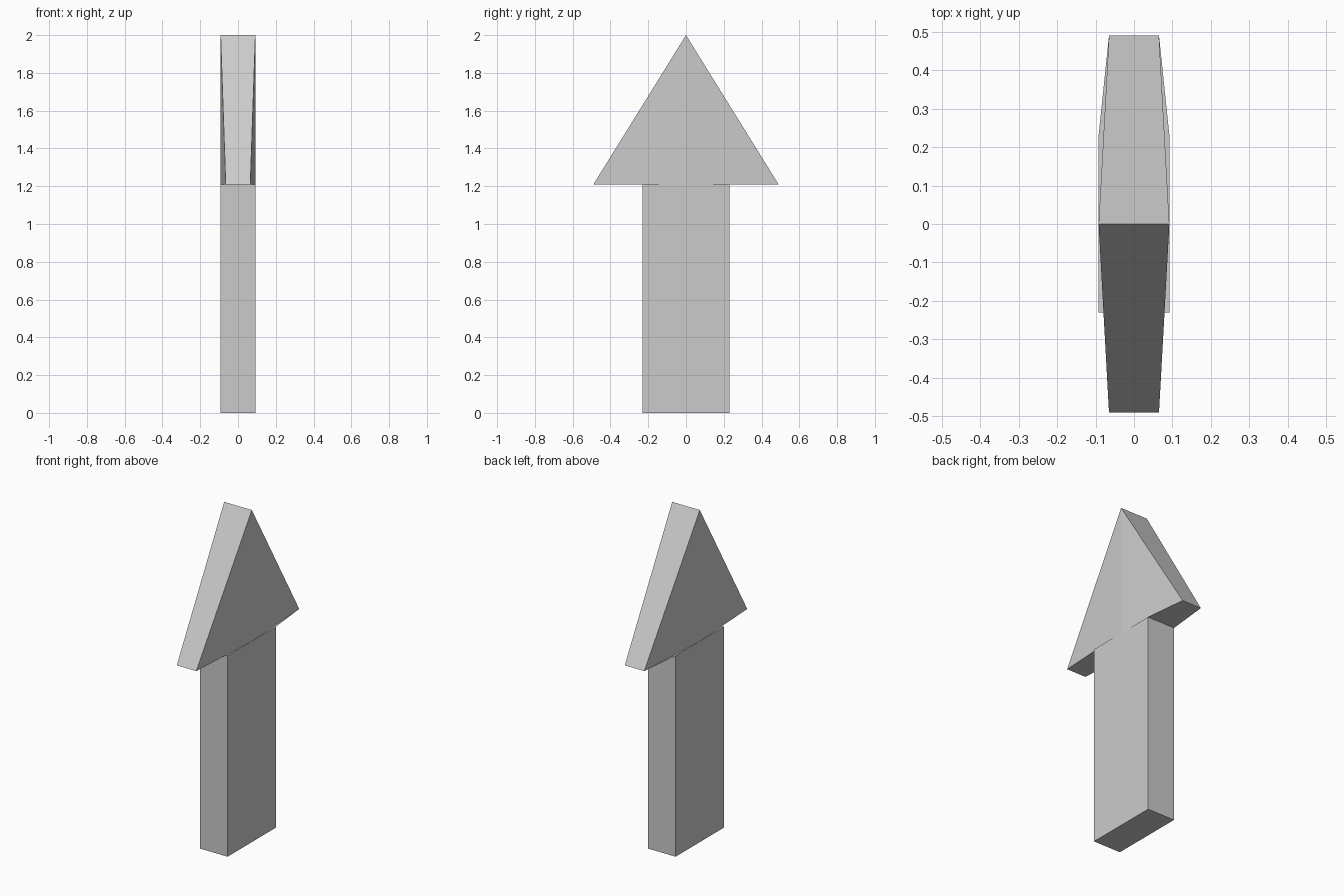
import bpy, bmesh

if "Cube" in bpy.data.objects:
    bpy.data.objects.remove(bpy.data.objects["Cube"])

HX, TIP_X = 0.092, 0.065      # half thickness at the middle and at the barbs
SHAFT_Y, BARB_Y = 0.23, 0.49  # half widths of shaft and head
NECK_Z, TOP_Z = 1.21, 2.0


def make_object(name, verts, faces, fix_normals=True):
    mesh = bpy.data.meshes.new(name)
    mesh.from_pydata(verts, [], faces)
    if fix_normals:
        bm = bmesh.new()
        bm.from_mesh(mesh)
        bmesh.ops.recalc_face_normals(bm, faces=bm.faces)
        bm.to_mesh(mesh)
        bm.free()
    obj = bpy.data.objects.new(name, mesh)
    bpy.context.collection.objects.link(obj)
    return obj


# Straight rectangular shaft
bpy.ops.mesh.primitive_cube_add(size=1, location=(0, 0, NECK_Z / 2))
shaft = bpy.context.object
shaft.name = "shaft"
shaft.scale = (2 * HX, 2 * SHAFT_Y, NECK_Z)
bpy.ops.object.transform_apply(location=False, rotation=False, scale=True)

# Triangular head: each side folds along a vertical crease and thins to the barbs
verts = []
for s in (-1, 1):
    verts += [(s * TIP_X, -BARB_Y, NECK_Z), (s * HX, 0, NECK_Z),
              (s * TIP_X, BARB_Y, NECK_Z), (s * HX, 0, TOP_Z)]
faces = [(0, 1, 3), (1, 2, 3), (4, 5, 7), (5, 6, 7),   # folded sides
         (0, 3, 7, 4), (2, 3, 7, 6),                   # sloped edges
         (0, 1, 5, 4), (1, 2, 6, 5)]                   # underside
make_object("arrow_head", verts, faces)

# Thin flat slivers joining the rear barb to the shaft corners
inner_x = HX - (HX - TIP_X) * SHAFT_Y / BARB_Y
sliver = make_object("rear_underside_sliver",
                     [(TIP_X, BARB_Y, NECK_Z), (HX, SHAFT_Y, NECK_Z),
                      (inner_x, SHAFT_Y, NECK_Z)],
                     [(0, 1, 2)], fix_normals=False)
sliver.data.flip_normals()
mirror = sliver.modifiers.new("mirror", 'MIRROR')
mirror.use_axis = (True, False, False)
